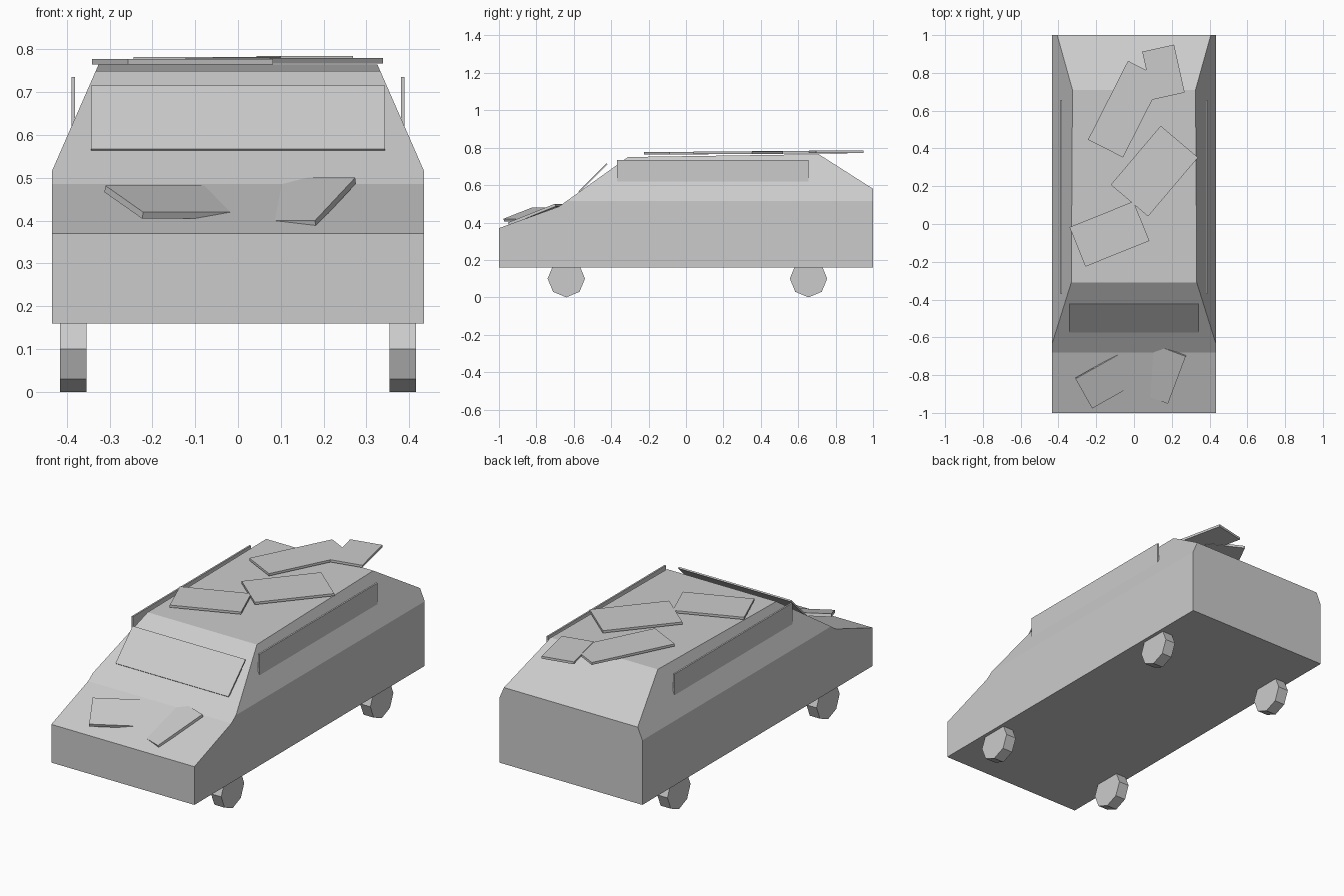
import bpy, bmesh
from math import radians, pi
from mathutils import Matrix, Vector

if "Cube" in bpy.data.objects:
    bpy.data.objects.remove(bpy.data.objects["Cube"], do_unlink=True)

GREY = (0.6, 0.6, 0.6, 1.0)
grey = bpy.data.materials.new("plain_grey")
grey.use_nodes = True
grey.diffuse_color = GREY
grey.node_tree.nodes["Principled BSDF"].inputs["Base Color"].default_value = GREY


def finish(name, bm):
    """Turn a bmesh into a flat-shaded grey object."""
    bmesh.ops.recalc_face_normals(bm, faces=bm.faces[:])
    mesh = bpy.data.meshes.new(name)
    bm.to_mesh(mesh)
    bm.free()
    mesh.materials.append(grey)
    obj = bpy.data.objects.new(name, mesh)
    bpy.context.collection.objects.link(obj)
    return obj


def plate(name, centre, size, turn=0, tilt=0):
    """Thin box tilted about its own x axis, then turned about z."""
    bm = bmesh.new()
    place = (Matrix.Translation(centre) @ Matrix.Rotation(radians(turn), 4, 'Z')
             @ Matrix.Rotation(radians(tilt), 4, 'X') @ Matrix.Diagonal((*size, 1)))
    bmesh.ops.create_cube(bm, size=1, matrix=place)
    return finish(name, bm)


# Body: side profile extruded across, then both shoulders sliced to a slope
HALF = 0.435
profile = [(-1, 0.16), (-1, 0.37), (-0.68, 0.485), (-0.31, 0.75),
           (0.71, 0.765), (1, 0.58), (1, 0.16)]
bm = bmesh.new()
side = bm.faces.new([bm.verts.new((-HALF, y, z)) for y, z in profile])
sweep = bmesh.ops.extrude_face_region(bm, geom=[side])
bmesh.ops.translate(bm, vec=(2 * HALF, 0, 0),
                    verts=[v for v in sweep["geom"] if isinstance(v, bmesh.types.BMVert)])
# The extrusion keeps the first side face only when needed, so close any gap
bmesh.ops.holes_fill(bm, edges=[e for e in bm.edges if e.is_boundary])
bmesh.ops.recalc_face_normals(bm, faces=bm.faces[:])
for s in (-1, 1):
    geom = bm.verts[:] + bm.edges[:] + bm.faces[:]
    bmesh.ops.bisect_plane(bm, geom=geom, plane_co=(s * HALF, 0, 0.515),
                           plane_no=Vector((s * 0.24, 0, 0.105)).normalized(),
                           clear_outer=True)
    bmesh.ops.holes_fill(bm, edges=[e for e in bm.edges if e.is_boundary])
finish("body", bm)

# Wheels: eight-sided discs
for end, y in (("front", -0.64), ("rear", 0.655)):
    for hand, s in (("right", -1), ("left", 1)):
        bm = bmesh.new()
        bmesh.ops.create_cone(bm, cap_ends=True, segments=8, radius1=0.1, radius2=0.1,
                              depth=0.062,
                              matrix=Matrix.Translation((s * 0.385, y, 0.1))
                              @ Matrix.Rotation(pi / 2, 4, 'Y'))
        finish(f"{end}_{hand}_wheel", bm)

# Upright side window panels and the leaning windscreen
for hand, s in (("right", -1), ("left", 1)):
    plate(f"{hand}_side_window", (s * 0.385, 0.143, 0.67), (0.009, 1.025, 0.13))
plate("windscreen", (0, -0.497, 0.639), (0.686, 0.21, 0.008), tilt=45)

# Loose panels lying on the roof
plate("roof_panel_front", (-0.13, -0.053, 0.771), (0.365, 0.225, 0.013), turn=22)
plate("roof_panel_middle", (0.108, 0.28, 0.773), (0.409, 0.259, 0.013), turn=49.7)
plate("roof_panel_back", (-0.045, 0.608, 0.776), (0.468, 0.208, 0.013), turn=63.1)
plate("roof_panel_rear_edge", (0.156, 0.804, 0.778), (0.173, 0.26, 0.013), turn=12.5)

# Panels half sunk into the bonnet
plate("right_bonnet_panel", (-0.123, -0.815, 0.443), (0.33, 0.19, 0.016), turn=29.4, tilt=19)
plate("left_bonnet_panel", (0.134, -0.789, 0.443), (0.2, 0.286, 0.015), turn=-20.5, tilt=20.5)
